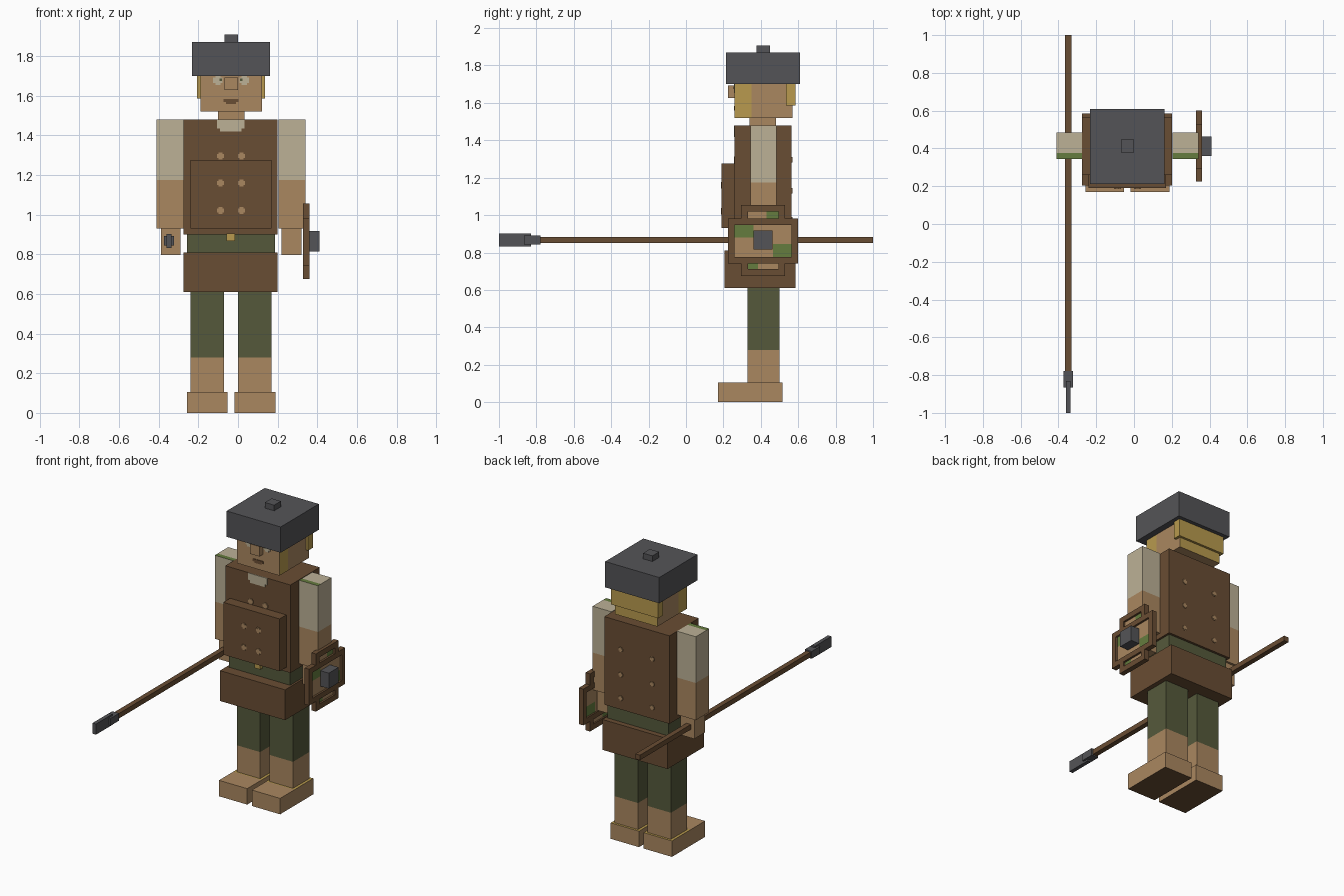
import bpy, bmesh
from mathutils import Vector

if "Cube" in bpy.data.objects:
    bpy.data.objects.remove(bpy.data.objects["Cube"])

# Flat colours, written as sRGB and stored linear
def lin(v):
    v /= 255
    return v / 12.92 if v <= 0.04045 else ((v + 0.055) / 1.055) ** 2.4

MATS = {}
for cname, rgb in {"brown": (105, 77, 51), "tan": (170, 135, 96), "beige": (188, 177, 150),
                   "yellow": (184, 154, 78), "grey": (84, 84, 87), "olive": (85, 89, 59),
                   "green": (101, 124, 62)}.items():
    m = bpy.data.materials.new(cname)
    m.diffuse_color = (*[lin(c) for c in rgb], 1)
    m.use_nodes = True
    m.node_tree.nodes["Principled BSDF"].inputs["Base Color"].default_value = m.diffuse_color
    MATS[cname] = m

CX = -0.035  # middle of the body


def block(name, x, y, z, colour, cuts=(), paint=None):
    """Box from ranges; cuts are (axis, value) splits, paint picks a colour per face."""
    bm = bmesh.new()
    bmesh.ops.create_cube(bm, size=1)
    for v in bm.verts:
        v.co = Vector([r[0] if c < 0 else r[1] for c, r in zip(v.co, (x, y, z))])
    for axis, value in cuts:
        co, no = Vector(), Vector()
        co[axis], no[axis] = value, 1
        bmesh.ops.bisect_plane(bm, geom=bm.verts[:] + bm.edges[:] + bm.faces[:],
                               plane_co=co, plane_no=no)
    bm.normal_update()
    used = [colour]
    for f in bm.faces:
        c = (paint(f.calc_center_median(), f.normal) if paint else None) or colour
        if c not in used:
            used.append(c)
        f.material_index = used.index(c)
    me = bpy.data.meshes.new(name)
    bm.to_mesh(me)
    bm.free()
    for c in used:
        me.materials.append(MATS[c])
    ob = bpy.data.objects.new(name, me)
    bpy.context.collection.objects.link(ob)
    return ob


def mid(centre, half):
    return (centre - half, centre + half)


def stud(name, x, y, z, colour, r=0.018):
    """Small plus-shaped painted spot on a front or back face."""
    block(name, mid(x, r), mid(y, 0.003), mid(z, r * 0.55), colour)
    block(name + "_upright", mid(x, r * 0.55), mid(y, 0.0025), mid(z, r), colour)


# Legs, feet and arms on both sides
for side, s in (("right", -1), ("left", 1)):
    lx = CX + s * 0.12
    block(side + "_leg", mid(lx, 0.085), (0.33, 0.50), (0.10, 0.62), "olive", [(2, 0.28)],
          lambda c, n: "tan" if c.z < 0.28 else None)
    block(side + "_foot", mid(lx, 0.103), (0.17, 0.515), (0, 0.105), "tan", [(1, 0.32)],
          lambda c, n: "brown" if n.z < -0.5 else "yellow" if n.z > 0.5 and c.y > 0.32 else None)
    ax = CX + s * 0.3075
    block(side + "_arm", mid(ax, 0.0685), (0.345, 0.485), (0.93, 1.48), "beige",
          [(2, 1.175), (1, 0.375)],
          lambda c, n: "tan" if c.z < 1.175 else "green" if n.z > 0.5 and c.y < 0.375 else None)
    block(side + "_hand", mid(ax + s * -0.003, 0.05), (0.36, 0.47), (0.795, 0.93), "tan")

# Torso, waist, skirt and chest plate
block("skirt", (-0.275, 0.20), (0.205, 0.585), (0.61, 0.81), "brown")
block("waist", (-0.257, 0.187), (0.275, 0.55), (0.81, 0.90), "olive")
block("torso", (-0.275, 0.20), (0.26, 0.565), (0.90, 1.48), "brown")
block("belly_plate", (-0.24, 0.17), (0.19, 0.26), (0.93, 1.275), "brown")
block("buckle", (-0.057, -0.015), (0.252, 0.276), (0.868, 0.905), "yellow")
block("collar_patch", (-0.105, 0.033), (0.256, 0.262), (1.435, 1.48), "beige")
block("collar_patch_tip", (-0.09, 0.018), (0.256, 0.262), (1.418, 1.435), "beige")

# Buttons on front and back
for dx in (-0.053, 0.053):
    for y, z in ((0.259, 1.295), (0.189, 1.16), (0.189, 1.02)):
        stud("front_button", CX + dx, y, z, "tan")
for dx in (-0.115, 0.115):
    for z in (1.295, 1.13, 0.975):
        stud("back_button", CX + dx, 0.566, z, "tan", 0.015)

# Neck, head and hair
block("neck", mid(CX, 0.067), (0.34, 0.48), (1.48, 1.52), "tan")
block("head", mid(CX, 0.155), (0.26, 0.57), (1.52, 1.70), "tan", [(1, 0.35)],
      lambda c, n: "yellow" if n.y > 0.5 or (abs(n.x) > 0.5 and c.y < 0.35) else None)
block("back_hair", mid(CX, 0.172), (0.535, 0.585), (1.585, 1.70), "yellow")

# Face
block("nose", mid(CX, 0.034), (0.225, 0.26), (1.627, 1.692), "tan")
block("mouth", mid(CX, 0.038), (0.256, 0.262), (1.567, 1.583), "brown")
block("lower_lip", mid(CX, 0.025), (0.257, 0.262), (1.558, 1.567), "brown")
for s in (-1, 1):
    stud("eye", CX + s * 0.066, 0.259, 1.677, "beige", 0.024)
    block("pupil", mid(CX + s * 0.052, 0.006), (0.2545, 0.260), mid(1.68, 0.007), "olive")

# Hat
block("hat", (-0.232, 0.162), (0.213, 0.61), (1.70, 1.87), "grey")
block("hat_knob", mid(CX, 0.034), (0.378, 0.448), (1.87, 1.907), "grey")

# Spear held in the right hand
SX, SZ = -0.3475, 0.867
block("spear_shaft", mid(SX, 0.0165), (-0.79, 1.0), mid(SZ, 0.0165), "brown")
block("spear_socket", mid(SX, 0.025), (-0.865, -0.777), mid(SZ, 0.024), "grey")
block("spear_blade", mid(SX, 0.0125), (-1.0, -0.83), mid(SZ, 0.035), "grey")


# Shield: two crossed frames around a patched panel
def frame(name, x, y, z, t, inner_z=None):
    for i, (ys, zs) in enumerate((((y[0], y[0] + t), z), ((y[1] - t, y[1]), z),
                                  ((y[0] + t, y[1] - t), (z[0], z[0] + t)),
                                  ((y[0] + t, y[1] - t), (z[1] - t, z[1])))):
        if inner_z and i < 2:  # uprights stop where the wide frame crosses
            block(name + "_upright", x, ys, (z[0], inner_z[0]), "brown")
            block(name + "_upright", x, ys, (inner_z[1], z[1]), "brown")
        else:
            block(name + "_bar", x, ys, zs, "brown")


RX = (0.328, 0.361)
frame("shield_wide_frame", RX, (0.225, 0.60), (0.742, 0.981), 0.035)
frame("shield_tall_frame", RX, (0.295, 0.53), (0.675, 1.055), 0.036, (0.742, 0.981))
PX = (0.338, 0.348)
block("shield_wide_panel", PX, (0.26, 0.565), (0.777, 0.946), "tan",
      [(1, 0.36), (1, 0.465), (2, 0.845), (2, 0.88)],
      lambda c, n: "green" if abs(n.x) > 0.5 and ((c.y < 0.36 and c.z > 0.88)
                                                 or (c.y > 0.465 and c.z < 0.845)) else None)
block("shield_top_panel", PX, (0.331, 0.494), (0.981, 1.019), "tan", [(1, 0.43)],
      lambda c, n: "green" if c.y > 0.43 else None)
block("shield_bottom_panel", PX, (0.331, 0.494), (0.711, 0.742), "tan", [(1, 0.385)],
      lambda c, n: "green" if c.y < 0.385 else None)
block("shield_boss", (0.34, 0.41), (0.36, 0.462), (0.815, 0.917), "grey")
